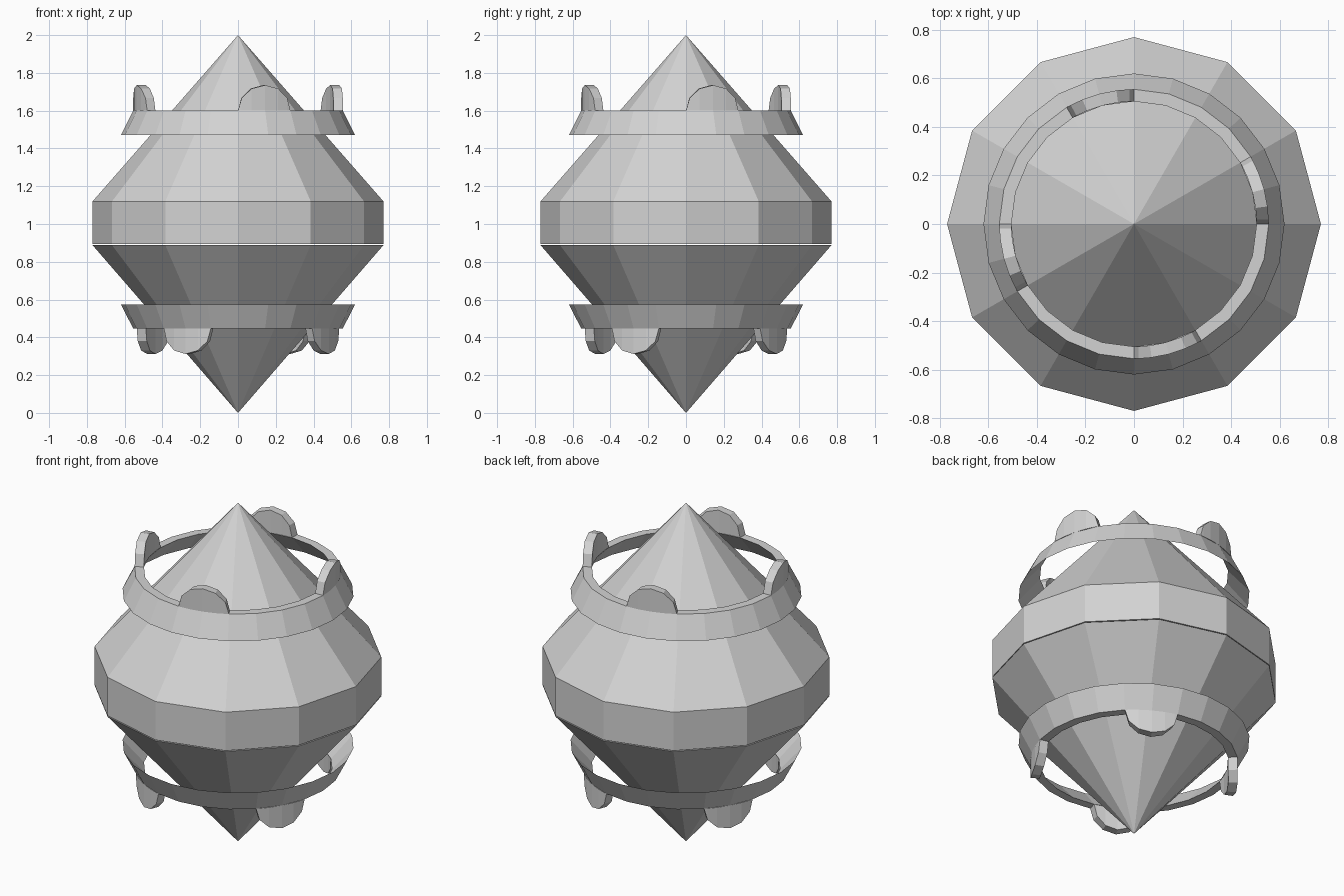
import bpy, bmesh
from math import sin, cos, pi, radians

cube = bpy.data.objects.get("Cube")
if cube:
    bpy.data.objects.remove(cube, do_unlink=True)

grey = bpy.data.materials.new("light_grey")
grey.use_nodes = True
colour = (0.65, 0.65, 0.65, 1)
grey.diffuse_color = colour
grey.node_tree.nodes["Principled BSDF"].inputs["Base Color"].default_value = colour


def polar(r, degrees, z):
    a = radians(degrees)
    return (r * cos(a), r * sin(a), z)


def finish(name, bm):
    """Weld coincident points and turn the mesh into an object."""
    bmesh.ops.remove_doubles(bm, verts=bm.verts, dist=1e-5)
    bmesh.ops.recalc_face_normals(bm, faces=bm.faces)
    mesh = bpy.data.meshes.new(name)
    bm.to_mesh(mesh)
    bm.free()
    mesh.materials.append(grey)
    bpy.context.collection.objects.link(bpy.data.objects.new(name, mesh))


def lathe(name, profile, sides):
    """Spin a closed (radius, z) outline around the z axis."""
    bm = bmesh.new()
    points = [bm.verts.new((r, 0, z)) for r, z in profile]
    edges = [bm.edges.new((points[i - 1], p)) for i, p in enumerate(points)
             if points[i - 1].co.x > 0 or p.co.x > 0]
    bmesh.ops.spin(bm, geom=points + edges, cent=(0, 0, 0), axis=(0, 0, 1),
                   angle=2 * pi, steps=sides)
    finish(name, bm)


def tab(name, start, z, height, steps=6, span=30):
    """Half-round plate bent around the ring, from start to start + span degrees."""
    bm = bmesh.new()
    rows = []
    for i in range(steps + 1):
        t = pi * i / steps
        a = start + span * (1 - cos(t)) / 2
        top = z + height * sin(t)
        rows.append([bm.verts.new(polar(r, a, h))
                     for r, h in ((OUTER, z), (OUTER, top), (INNER, top), (INNER, z))])
    for a, b in zip(rows, rows[1:]):
        for k in range(4):
            bm.faces.new((a[k], a[k - 1], b[k - 1], b[k]))
    finish(name, bm)


# Twelve-sided body in two halves with a hairline seam
BODY = 0.77
lathe("upper_body", [(0, 0.893), (BODY, 0.893), (BODY, 1.12), (0, 2)], 12)
lathe("lower_body", [(0, 0), (BODY, 0.888), (0, 0.888)], 12)

# Flared rings, each carrying four half-round tabs
INNER, OUTER, FLARE = 0.505, 0.555, 0.62
for level, wide, rim, height, first in (("upper", 1.47, 1.6, 0.135, 0),
                                        ("lower", 0.575, 0.447, -0.135, 45)):
    lathe(level + "_ring", [(FLARE, wide), (OUTER, rim), (INNER, rim)], 24)
    for k, side in enumerate(("left", "back", "right", "front")):
        tab(f"{level}_{side}_tab", first + 90 * k, rim, height)
